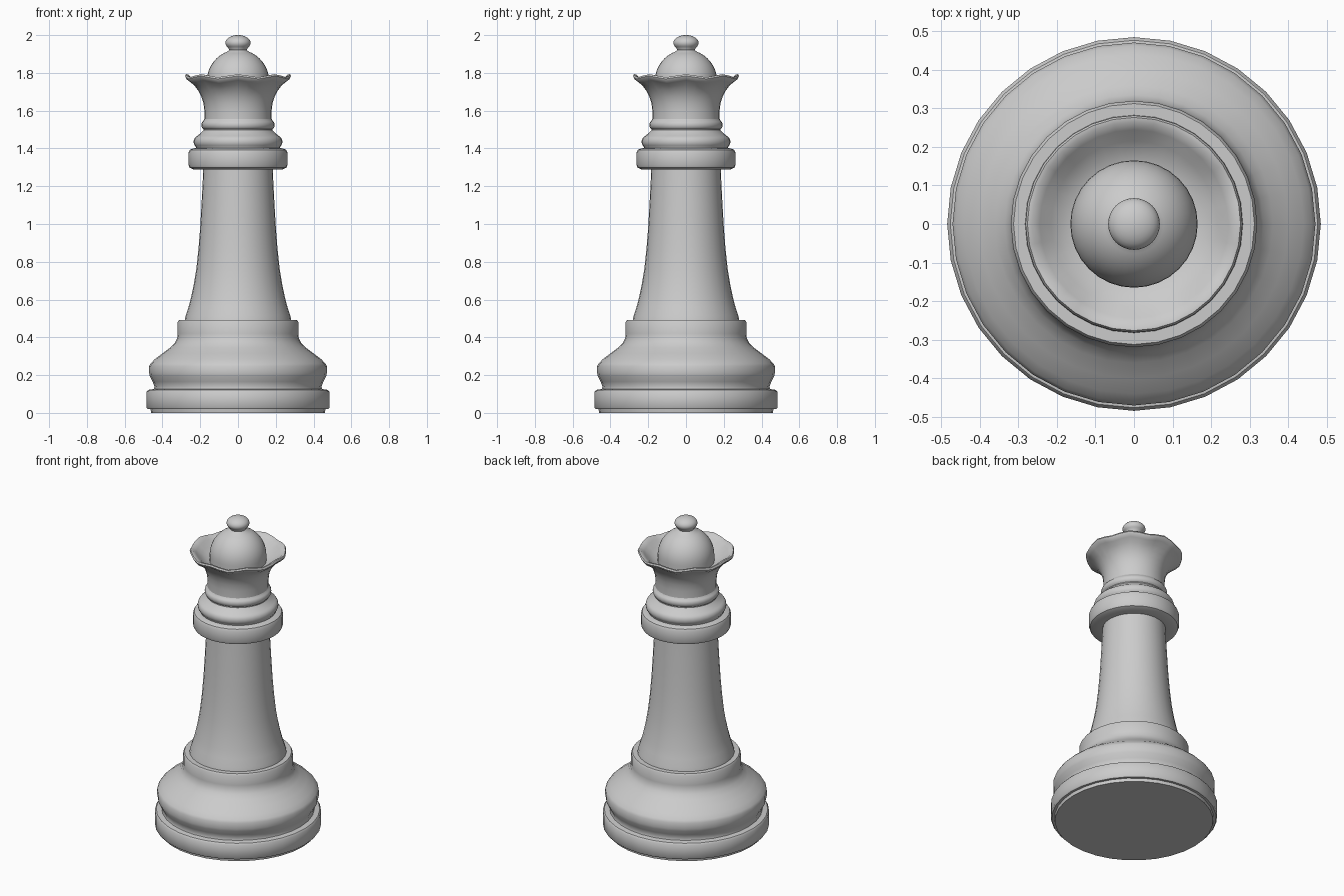
import bpy, bmesh
from math import sin, cos, pi, radians

SIDES = 32


def lathe(name, profile, wave=None):
    """Revolve (radius, z) points about z; a radius of 0 closes with a pole."""
    bm = bmesh.new()
    rings = []
    for r, z in profile:
        if r == 0:
            rings.append([bm.verts.new((0, 0, z))])
            continue
        ring = []
        for i in range(SIDES):
            a = 2 * pi * i / SIDES
            dz = wave(r, z, a) if wave else 0
            ring.append(bm.verts.new((r * cos(a), r * sin(a), z + dz)))
        rings.append(ring)
    for lo, hi in zip(rings, rings[1:]):
        for i in range(SIDES):
            j = (i + 1) % SIDES
            if len(lo) == 1:
                bm.faces.new((lo[0], hi[j], hi[i]))
            elif len(hi) == 1:
                bm.faces.new((lo[i], lo[j], hi[0]))
            else:
                bm.faces.new((lo[i], lo[j], hi[j], hi[i]))
    mesh = bpy.data.meshes.new(name)
    bm.to_mesh(mesh)
    bm.free()
    ob = bpy.data.objects.new(name, mesh)
    bpy.context.collection.objects.link(ob)
    bpy.ops.object.select_all(action='DESELECT')
    ob.select_set(True)
    bpy.context.view_layer.objects.active = ob
    bpy.ops.object.shade_smooth_by_angle(angle=radians(40))
    return ob


def arc(rx, rz, cx, cz, start, end, steps):
    """Elliptical run of profile points, angles in degrees."""
    return [(cx + rx * cos(radians(start + (end - start) * k / steps)),
             cz + rz * sin(radians(start + (end - start) * k / steps)))
            for k in range(steps + 1)]


# Stepped foot with a groove and sloping shoulder
lathe("base", [(0, 0), (0.46, 0), (0.463, 0.02), (0.478, 0.02), (0.484, 0.028),
               (0.484, 0.112), (0.476, 0.122), (0.445, 0.126), (0.442, 0.14),
               (0.452, 0.165), (0.467, 0.195), (0.47, 0.21), (0.47, 0.248),
               (0.462, 0.262), (0.44, 0.285), (0.40, 0.315), (0.36, 0.345),
               (0.335, 0.37), (0.322, 0.395), (0.319, 0.42), (0.319, 0.482),
               (0.312, 0.492), (0.282, 0.492)])

# Flared stem
lathe("column", [(0.282, 0.492), (0.277, 0.515), (0.262, 0.56), (0.249, 0.61),
                 (0.234, 0.68), (0.221, 0.76), (0.21, 0.86), (0.201, 0.97),
                 (0.194, 1.09), (0.188, 1.2), (0.184, 1.288)])

# Flat collar with two rounded rings above it
lathe("collar", [(0.184, 1.288), (0.235, 1.289), (0.256, 1.298), (0.262, 1.312),
                 (0.262, 1.378), (0.255, 1.393), (0.238, 1.4), (0.222, 1.402)]
      + arc(0.028, 0.033, 0.207, 1.435, -55, 70, 6)
      + [(0.202, 1.477), (0.188, 1.49), (0.182, 1.497)]
      + arc(0.02, 0.025, 0.174, 1.525, -65, 65, 6)
      + [(0.178, 1.556)])


# Scalloped cup
def scallop(r, z, a):
    return 0.008 * max(0, min(1, (r - 0.2) / 0.06)) * cos(8 * a)


lathe("crown", [(0.178, 1.556), (0.178, 1.6), (0.183, 1.64), (0.194, 1.675),
                (0.212, 1.707), (0.235, 1.733), (0.26, 1.753), (0.276, 1.765),
                (0.281, 1.776), (0.276, 1.785), (0.264, 1.784), (0.244, 1.768),
                (0.215, 1.742), (0.185, 1.722), (0.165, 1.715)], scallop)

# Dome inside the cup
lathe("dome", [(0.165, 1.715)] + arc(0.165, 0.168, 0, 1.755, 0, 70, 9)
      + [(0.046, 1.922)])

# Finial ball
lathe("finial", [(0.046, 1.922), (0.05, 1.928)]
      + arc(0.067, 0.041, 0, 1.959, -40, 80, 9) + [(0, 2.0)])
